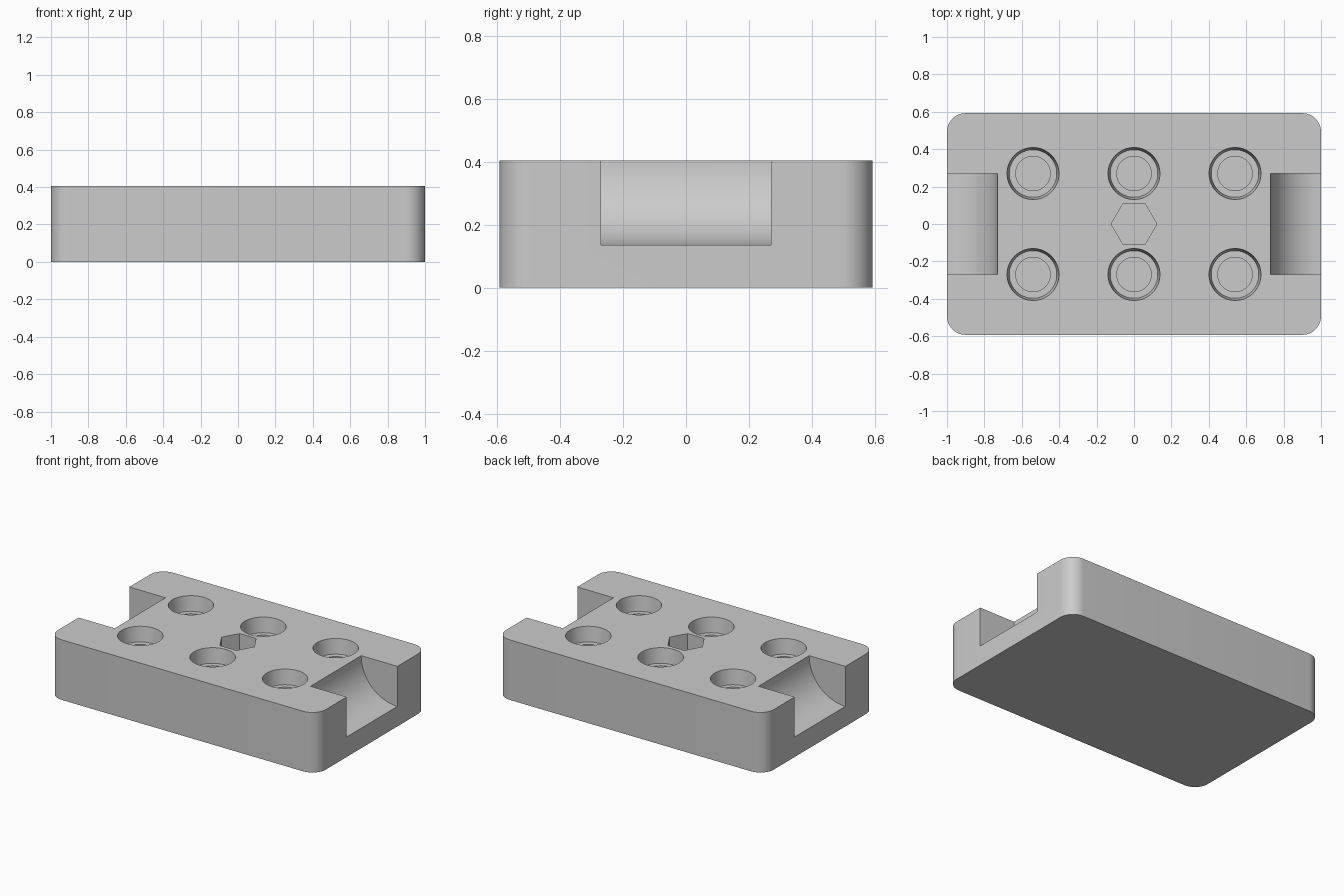
import bpy, bmesh, math
from mathutils import Matrix, Vector

cube = bpy.data.objects.get("Cube")
if cube:
    bpy.data.objects.remove(cube, do_unlink=True)

WIDTH, DEPTH, HEIGHT, CORNER = 2.0, 1.185, 0.405, 0.1
PITCH = 0.54
NOTCH = 0.27

grey = bpy.data.materials.new("light grey")
grey.use_nodes = True
colour = (0.6, 0.6, 0.6, 1)
grey.diffuse_color = colour
grey.node_tree.nodes["Principled BSDF"].inputs["Base Color"].default_value = colour


def make_object(name, bm):
    bmesh.ops.recalc_face_normals(bm, faces=bm.faces)
    mesh = bpy.data.meshes.new(name)
    bm.to_mesh(mesh)
    bm.free()
    mesh.materials.append(grey)
    obj = bpy.data.objects.new(name, mesh)
    bpy.context.collection.objects.link(obj)
    return obj


def stack(name, rings, sides, x=0, y=0):
    """Closed solid of revolution from (radius, z) rings."""
    bm = bmesh.new()
    loops = []
    for r, z in rings:
        angles = [math.tau * i / sides for i in range(sides)]
        loops.append([bm.verts.new((x + r * math.cos(a), y + r * math.sin(a), z))
                      for a in angles])
    for low, high in zip(loops, loops[1:]):
        for i in range(sides):
            j = (i + 1) % sides
            bm.faces.new((low[i], low[j], high[j], high[i]))
    bm.faces.new(loops[0])
    bm.faces.new(loops[-1])
    return make_object(name, bm)


# Block with rounded upright corners
bm = bmesh.new()
bmesh.ops.create_cube(bm, size=1, matrix=Matrix.Translation((0, 0, HEIGHT / 2))
                      @ Matrix.Diagonal((WIDTH, DEPTH, HEIGHT, 1)))
upright = [e for e in bm.edges
           if abs((e.verts[0].co - e.verts[1].co).normalized().z) > 0.9]
bmesh.ops.bevel(bm, geom=upright, offset=CORNER, segments=12, profile=0.5, affect='EDGES')
block = make_object("holder_block", bm)

cutters = []

# Curved end notches
for side, label in ((1, "left"), (-1, "right")):
    bm = bmesh.new()
    place = Matrix.Translation((side * WIDTH / 2, 0, HEIGHT)) @ Matrix.Rotation(math.pi / 2, 4, 'X')
    bmesh.ops.create_cone(bm, cap_ends=True, segments=96, radius1=NOTCH, radius2=NOTCH,
                          depth=2 * NOTCH, matrix=place)
    cutters.append(make_object(label + "_notch_cutter", bm))

# Six stepped round sockets
for column in (-1, 0, 1):
    for row in (-1, 1):
        rings = [(0.092, HEIGHT - 0.2), (0.092, HEIGHT - 0.1), (0.127, HEIGHT - 0.1),
                 (0.139, HEIGHT), (0.139, HEIGHT + 0.05)]
        cutters.append(stack("socket_cutter", rings, 64, column * PITCH, row * PITCH / 2))

# Central hexagonal socket
cutters.append(stack("hex_socket_cutter", [(0.122, HEIGHT - 0.27), (0.122, HEIGHT + 0.05)], 6))

bpy.context.view_layer.objects.active = block
block.select_set(True)
for cutter in cutters:
    mod = block.modifiers.new("cut", 'BOOLEAN')
    mod.operation = 'DIFFERENCE'
    mod.solver = 'EXACT'
    mod.object = cutter
    bpy.ops.object.modifier_apply(modifier=mod.name)
for cutter in cutters:
    bpy.data.objects.remove(cutter, do_unlink=True)

bpy.ops.object.select_all(action='DESELECT')
block.select_set(True)
bpy.ops.object.shade_smooth_by_angle(angle=math.radians(30))
